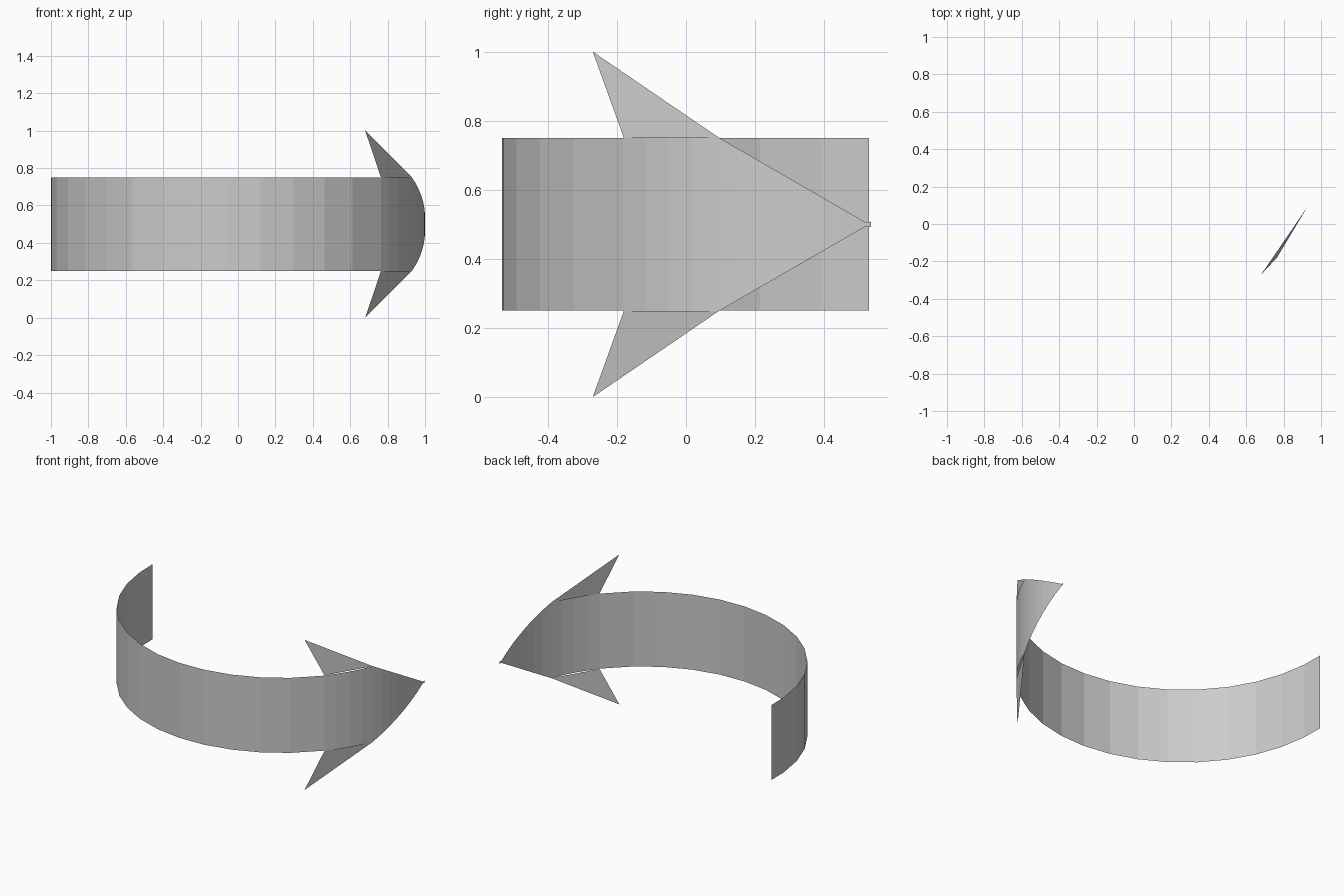
import bpy, bmesh
from math import sin, cos, radians

if "Cube" in bpy.data.objects:
    bpy.data.objects.remove(bpy.data.objects["Cube"])

CY = 0.465   # centre of the arc in y
MID = 0.5    # middle height of the ribbon


def arc(deg):
    a = radians(deg)
    return sin(a), CY - cos(a)


def ribbon(bm, stations):
    """Vertical strip through (x, y, half_height) stations."""
    pairs = [(bm.verts.new((x, y, MID - h)), bm.verts.new((x, y, MID + h)))
             for x, y, h in stations]
    for (a, b), (c, d) in zip(pairs, pairs[1:]):
        bm.faces.new((a, c, d, b))


def finish(name, bm):
    bmesh.ops.recalc_face_normals(bm, faces=bm.faces)
    mesh = bpy.data.meshes.new(name)
    bm.to_mesh(mesh)
    bm.free()
    ob = bpy.data.objects.new(name, mesh)
    bpy.context.collection.objects.link(ob)
    return ob


# Curved band, faceted, from its open end to the root of the arrowhead
bm = bmesh.new()
stations = [(-1.0, 0.53, 0.25)]
stations += [(*arc(-85.8 + 10.3 * i), 0.25) for i in range(13)]
stations.append((*arc(49.8), 0.25))
ribbon(bm, stations)
finish("curved_band", bm)

# Arrowhead: full height at the root, narrowing to the tip along the arc
bm = bmesh.new()
head = []
for i in range(5):
    head.append((*arc(49.8 + (68.2 - 49.8) * i / 4), 0.252))
y0 = head[-1][1]
for i in range(1, 8):
    x, y = arc(68.2 + (93.2 - 68.2) * i / 7)
    t = (y - y0) / (0.52 - y0)
    head.append((x, y, 0.252 + t * (0.006 - 0.252)))
head.append((1.0, 0.535, 0.008))
ribbon(bm, head)

# Flat barbs above and below the band
for s in (1, -1):
    pts = [(0.68, -0.27, MID + s * 0.5),
           (*arc(49.8), MID + s * 0.252),
           (*arc(68.2), MID + s * 0.252)]
    bm.faces.new([bm.verts.new(p) for p in pts])
bmesh.ops.remove_doubles(bm, verts=bm.verts, dist=0.0005)
finish("arrow_head", bm)
